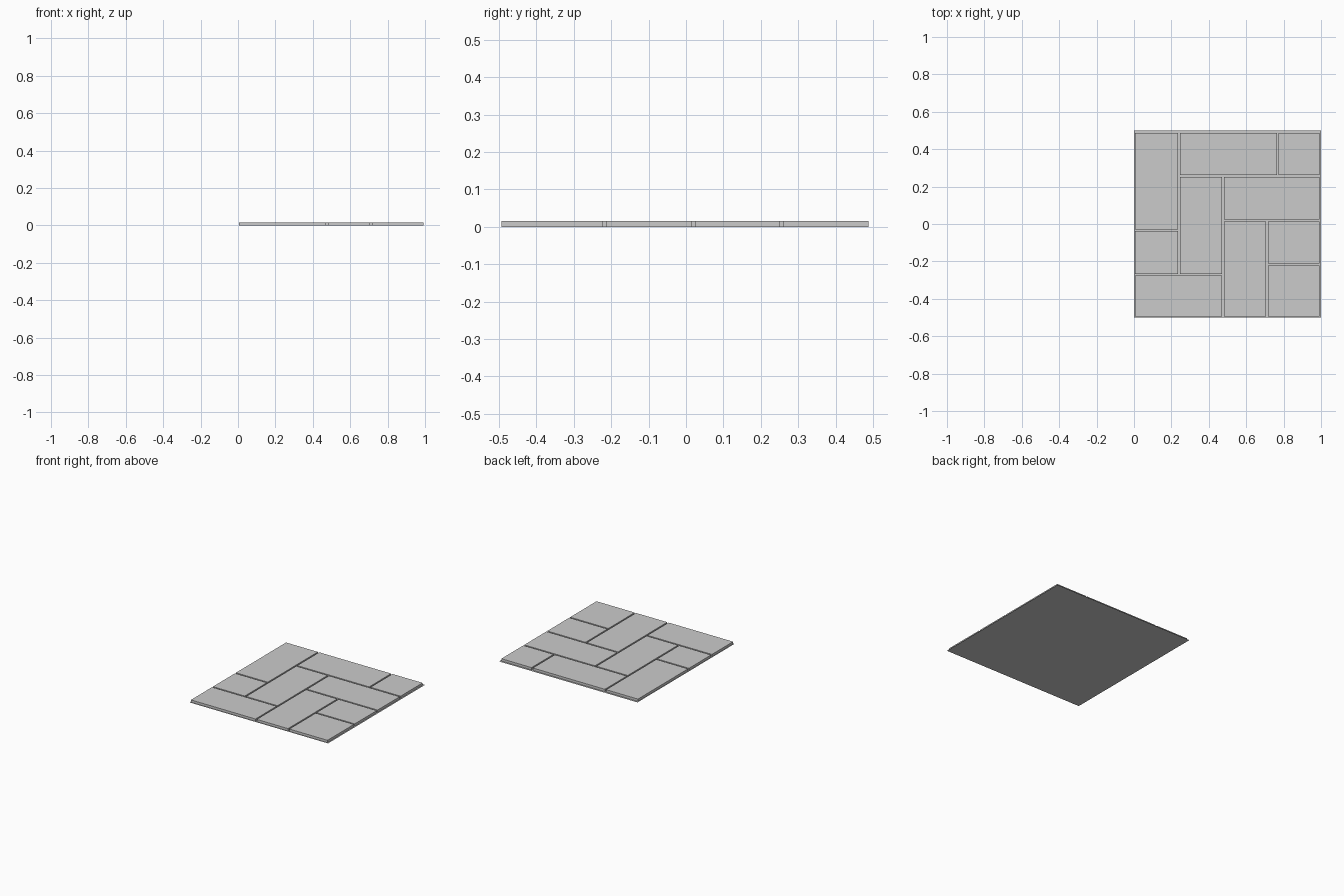
import bpy, bmesh

if "Cube" in bpy.data.objects:
    bpy.data.objects.remove(bpy.data.objects["Cube"])

# Small helper: turn a bmesh into a named object
def finish(name, bm):
    me = bpy.data.meshes.new(name)
    bm.to_mesh(me)
    bm.free()
    ob = bpy.data.objects.new(name, me)
    bpy.context.collection.objects.link(ob)
    return ob

# Flat-shaded slab between two corners, standing on the floor
def slab(name, x0, x1, y0, y1, height):
    bm = bmesh.new()
    bmesh.ops.create_cube(bm, size=1)
    for v in bm.verts:
        v.co.x = x1 if v.co.x > 0 else x0
        v.co.y = y1 if v.co.y > 0 else y0
        v.co.z = height if v.co.z > 0 else 0
    return finish(name, bm)

# Thin grout sheet under the tiles
bm = bmesh.new()
bmesh.ops.create_grid(bm, x_segments=1, y_segments=1, size=0.5)
bmesh.ops.translate(bm, verts=bm.verts, vec=(0.5, 0, 0))
finish("grout_base", bm)

# Herringbone paving: cells given by the grout centre lines
GAP = 0.0095
TOP = 0.0155
L, R = 0.001, 0.996      # outer limits in x
F, B = -0.498, 0.492     # outer limits in y
c1, c2, c3 = 0.240, 0.476, 0.711     # column joints
r1, r2, r3 = 0.256, 0.019, -0.217    # right side row joints
tiles = [
    (L, c1, -0.034, B),
    (L, c1, -0.271, -0.034),
    (L, c2, F, -0.271),
    (c1, 0.769, r1, B),
    (0.769, R, r1, B),
    (c1, c2, -0.271, r1),
    (c2, R, r2, r1),
    (c2, c3, F, r2),
    (c3, R, r3, r2),
    (c3, R, F, r3),
]
h = GAP / 2
for i, (x0, x1, y0, y1) in enumerate(tiles, 1):
    slab(f"paving_tile_{i}", x0 + h, x1 - h, y0 + h, y1 - h, TOP)
